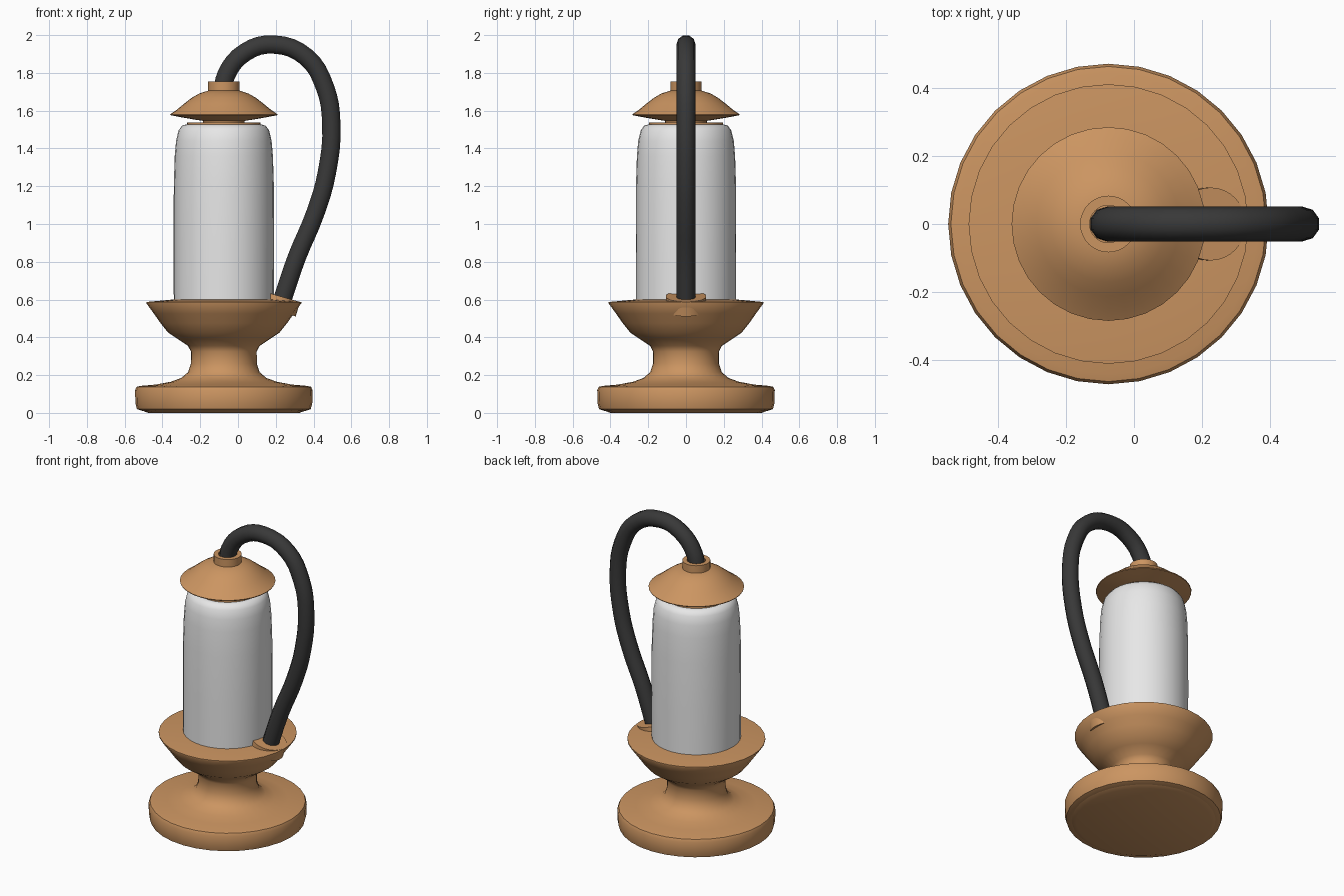
import bpy, math
from mathutils import Vector

cube = bpy.data.objects.get("Cube")
if cube:
    bpy.data.objects.remove(cube, do_unlink=True)

AXIS_X = -0.075
SIDES = 32


def material(name, rgb):
    m = bpy.data.materials.new(name)
    m.use_nodes = True
    m.diffuse_color = (*rgb, 1)
    m.node_tree.nodes["Principled BSDF"].inputs["Base Color"].default_value = (*rgb, 1)
    return m


copper = material("copper", (0.60, 0.30, 0.12))
frosted = material("frosted white", (0.80, 0.80, 0.80))
rubber = material("dark rubber", (0.04, 0.04, 0.04))


def smooth(obj, angle=40):
    bpy.ops.object.select_all(action='DESELECT')
    obj.select_set(True)
    bpy.context.view_layer.objects.active = obj
    bpy.ops.object.shade_smooth_by_angle(angle=math.radians(angle))


def lathe(name, profile, mat, closed=False):
    """Turn a (radius, height) profile, listed bottom to top, round the lamp axis."""
    verts, rings = [], []
    for r, z in profile:
        count = 1 if r == 0 else SIDES
        rings.append([len(verts) + i % count for i in range(SIDES)])
        for i in range(count):
            a = math.tau * i / SIDES
            verts.append((r * math.cos(a), r * math.sin(a), z))
    pairs = list(zip(rings, rings[1:]))
    if closed:
        pairs.append((rings[-1], rings[0]))
    faces = []
    for low, high in pairs:
        for i in range(SIDES):
            j = (i + 1) % SIDES
            loop = (low[i], low[j], high[j], high[i])
            faces.append(tuple(dict.fromkeys(loop)))
    mesh = bpy.data.meshes.new(name)
    mesh.from_pydata(verts, [], faces)
    mesh.materials.append(mat)
    obj = bpy.data.objects.new(name, mesh)
    obj.location.x = AXIS_X
    bpy.context.collection.objects.link(obj)
    smooth(obj)
    return obj


# Foot, waist and flared bowl in one turned piece
lathe("pedestal", [
    (0, 0.01), (0.43, 0.01), (0.46, 0.02), (0.468, 0.05), (0.47, 0.12),
    (0.462, 0.138), (0.44, 0.143), (0.36, 0.15), (0.28, 0.165), (0.225, 0.185),
    (0.19, 0.215), (0.175, 0.26), (0.174, 0.325), (0.19, 0.355), (0.25, 0.395),
    (0.295, 0.425), (0.335, 0.475), (0.37, 0.525), (0.41, 0.58), (0.41, 0.587),
    (0.27, 0.6), (0, 0.6)], copper)
# Shallow underside, standing on the ground
lathe("foot_pad", [(0, 0), (0.4, 0), (0.43, 0.011), (0, 0.011)], copper)

# Frosted shade
lathe("shade", [
    (0, 0.58), (0.265, 0.58), (0.266, 0.9), (0.265, 1.2), (0.26, 1.36),
    (0.253, 1.44), (0.24, 1.495), (0.222, 1.52), (0.2, 1.527), (0, 1.527)], frosted)

# Cap plate, neck and domed cap
lathe("cap_plate", [(0, 1.52), (0.195, 1.52), (0.195, 1.538), (0, 1.538)], copper)
lathe("cap", [
    (0, 1.53), (0.11, 1.53), (0.11, 1.546), (0.15, 1.552), (0.22, 1.564),
    (0.282, 1.576), (0.284, 1.581), (0.25, 1.604), (0.21, 1.637), (0.17, 1.668),
    (0.13, 1.691), (0.083, 1.706), (0, 1.71)], copper)
lathe("cap_collar", [
    (0.055, 1.69), (0.083, 1.69), (0.083, 1.755), (0.055, 1.755)], copper, closed=True)

# Looped cable
path = [(-0.082, 1.68), (-0.062, 1.79), (0.04, 1.91), (0.19, 1.95), (0.36, 1.885),
        (0.46, 1.725), (0.494, 1.53), (0.47, 1.27), (0.41, 1.06), (0.31, 0.82),
        (0.235, 0.6)]
curve = bpy.data.curves.new("cable", 'CURVE')
curve.dimensions = '3D'
curve.bevel_depth = 0.051
curve.bevel_resolution = 3
curve.resolution_u = 4
curve.use_fill_caps = True
spline = curve.splines.new('BEZIER')
spline.bezier_points.add(len(path) - 1)
for point, (x, z) in zip(spline.bezier_points, path):
    point.co = (x, 0, z)
    point.handle_left_type = point.handle_right_type = 'AUTO'
curve.materials.append(rubber)
cable = bpy.data.objects.new("cable", curve)
bpy.context.collection.objects.link(cable)
bpy.ops.object.select_all(action='DESELECT')
cable.select_set(True)
bpy.context.view_layer.objects.active = cable
bpy.ops.object.convert(target='MESH')
smooth(bpy.context.view_layer.objects.active)

# Tilted socket where the cable enters the bowl
tilt = math.radians(16)
top = Vector((0.225, 0, 0.617))
depth = 0.08
axis = Vector((math.sin(tilt), 0, math.cos(tilt)))
bpy.ops.mesh.primitive_cylinder_add(vertices=SIDES, radius=0.107, depth=depth,
                                    location=top - axis * depth / 2,
                                    rotation=(0, tilt, 0))
socket = bpy.context.object
socket.name = "cable_socket"
socket.data.materials.append(copper)
smooth(socket)
